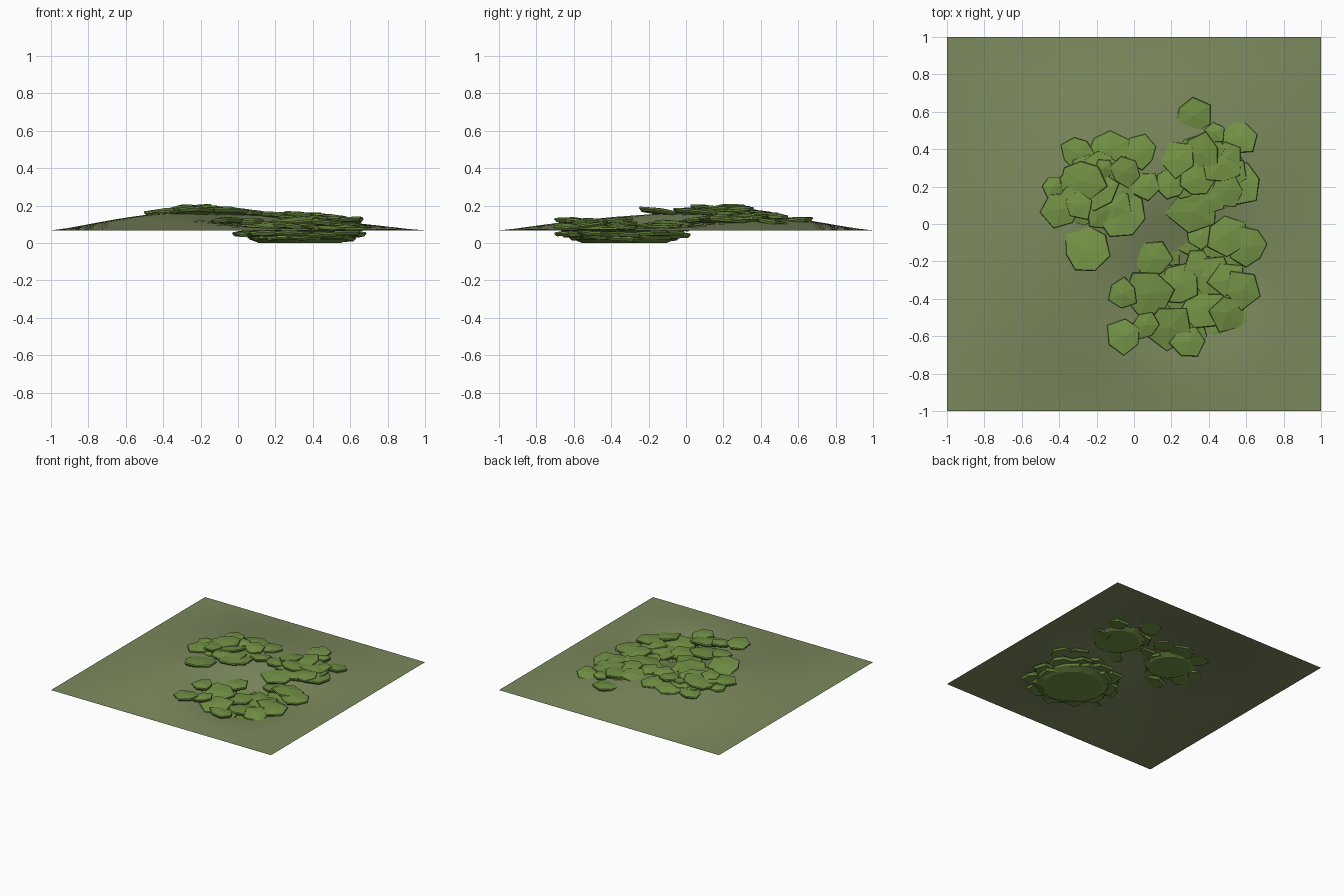
import bpy, bmesh, math, random
from mathutils import Matrix, Vector

if "Cube" in bpy.data.objects:
    bpy.data.objects.remove(bpy.data.objects["Cube"])
random.seed(7)

def material(name, col):
    m = bpy.data.materials.new(name)
    m.diffuse_color = (*col, 1)
    m.use_nodes = True
    m.node_tree.nodes["Principled BSDF"].inputs["Base Color"].default_value = m.diffuse_color
    return m

def finish(name, bm, mat):
    me = bpy.data.meshes.new(name)
    bm.to_mesh(me)
    bm.free()
    me.materials.append(mat)
    ob = bpy.data.objects.new(name, me)
    bpy.context.collection.objects.link(ob)
    return ob

# gentle mound with a hollow at the front right, flat at the borders
def height(x, y):
    w = (max(0, 1 - x * x) * max(0, 1 - y * y)) ** 1.35
    hollow = math.exp(-((x - .35) ** 2 + (y + .36) ** 2) / .2)
    return .068 + w * (.113 - .02 * x - .165 * hollow)

grass = material("grass", (.2, .25, .11))
leaf_green = material("leaf_green", (.17, .29, .06))

# ground sheet
bm = bmesh.new()
bmesh.ops.create_grid(bm, x_segments=24, y_segments=24, size=1)
for v in bm.verts:
    v.co.z = height(v.co.x, v.co.y)
for f in bm.faces:
    f.smooth = True
finish("ground", bm, grass)

# one thick, irregular leaf with a chamfered rim and slightly domed top
def add_leaf(bm, x, y, z, r, tilt):
    n = random.choice((5, 6, 6, 7))
    start = random.random() * 6.28
    radii = [r * random.uniform(.85, 1.2) for _ in range(n)]
    axis = Vector((random.uniform(-1, 1), random.uniform(-1, 1), 0)).normalized()
    mat = Matrix.Translation((x, y, z)) @ Matrix.Rotation(tilt, 4, axis)
    rings = []
    for scale, h in ((.88, -.014), (1, 0), (.97, .008)):
        ring = []
        for i, q in enumerate(radii):
            a = start + i * math.tau / n
            ring.append(bm.verts.new(mat @ Vector((q * scale * math.cos(a), q * scale * math.sin(a), h))))
        rings.append(ring)
    for lo, hi in zip(rings, rings[1:]):
        for i in range(n):
            j = (i + 1) % n
            bm.faces.new((lo[i], lo[j], hi[j], hi[i]))
    bm.faces.new(rings[0][::-1])
    top = bm.verts.new(mat @ Vector((0, 0, .018)))
    for i in range(n):
        bm.faces.new((rings[-1][i], rings[-1][(i + 1) % n], top))

# clumps: base centre, base radius, base bottom z, leaves (x, y, radius)
clumps = {
    "left_clump": ((-.2, .18), .2, .14, [
        (-.14, .4, .11), (.03, .38, .09), (-.3, .38, .09), (-.43, .2, .06), (-.39, .08, .1),
        (.07, .2, .08), (-.17, .07, .1), (-.19, .18, .1), (-.26, -.14, .12), (-.06, .06, .14),
        (-.05, .28, .08), (-.28, .23, .12), (-.16, .3, .06), (-.3, .1, .08)]),
    "right_clump": ((.39, .27), .21, .105, [
        (.32, .58, .1), (.57, .46, .1), (.24, .35, .1), (.2, .22, .08), (.57, .22, .11),
        (.41, .17, .1), (.36, .38, .1), (.47, .32, .11), (.32, .07, .14), (.33, .24, .09),
        (.43, .49, .065)]),
    "front_clump": ((.33, -.33), .28, .002, [
        (.61, -.12, .1), (.36, -.06, .08), (.1, -.19, .1), (-.06, -.37, .08), (-.05, -.6, .1),
        (.29, -.63, .09), (.5, -.47, .1), (.58, -.35, .1), (.38, -.44, .12), (.36, -.24, .1),
        (.49, -.06, .11), (.08, -.37, .12), (.19, -.55, .13), (.24, -.32, .11), (.42, -.28, .11),
        (.5, -.3, .1), (.06, -.54, .075)]),
}
for name, (c, br, zlo, leaves) in clumps.items():
    # later leaves lie on top of earlier ones
    front = name == "front_clump"
    bm = bmesh.new()
    for i, (x, y, r) in enumerate(leaves):
        lift = .002 + .022 * i / len(leaves) + (.014 if front else 0)
        add_leaf(bm, x, y, height(x, y) + lift, r, random.uniform(.06, .18))
    finish(name + "_leaves", bm, leaf_green)
    # sunken underside: widening rings of lower leaves around a thin core disc
    bm = bmesh.new()
    rings = [(.66, .42, .022, 9)] + ([(.95, .38, .044, 11)] if front else [])
    for reach, size, up, count in rings:
        for k in range(count):
            a = k * math.tau / count
            x, y = c[0] + br * reach * math.cos(a), c[1] + br * reach * math.sin(a)
            add_leaf(bm, x, y, zlo + up + .005 * (k % 3), br * size, .06)
    bmesh.ops.create_cone(bm, cap_ends=True, segments=14, radius1=br * .8, radius2=br,
                          depth=.022, matrix=Matrix.Translation((*c, zlo + .009)))
    finish(name + "_underside", bm, leaf_green)
